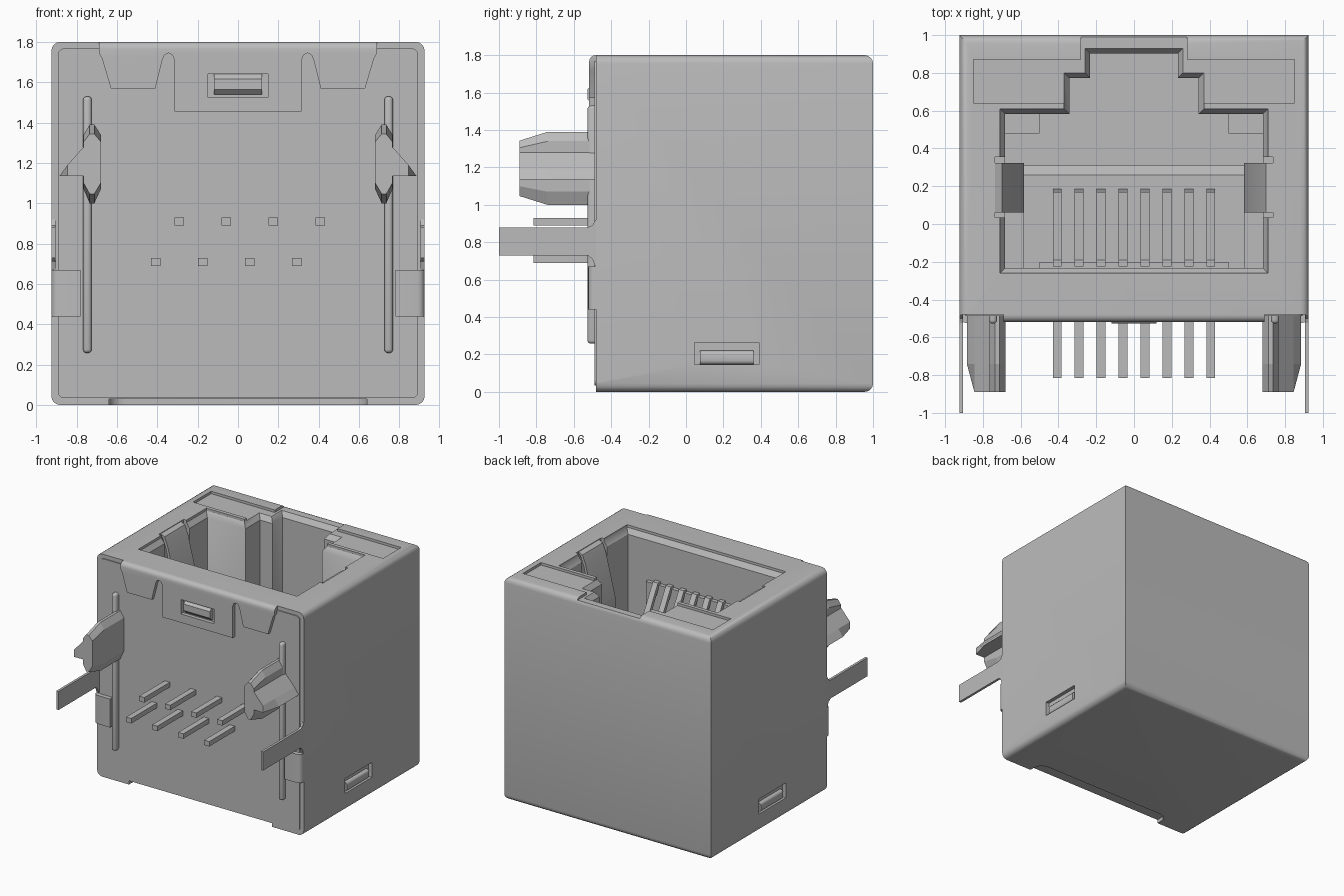
import bpy, bmesh, math
from mathutils import Vector

if "Cube" in bpy.data.objects:
    bpy.data.objects.remove(bpy.data.objects["Cube"])

grey = bpy.data.materials.new("light grey")
GREY = (0.5, 0.5, 0.5, 1)
grey.diffuse_color = GREY
grey.use_nodes = True
grey.node_tree.nodes["Principled BSDF"].inputs["Base Color"].default_value = GREY


def finish(name, bm, smooth=False):
    """Turn a bmesh into a named, coloured object."""
    bmesh.ops.recalc_face_normals(bm, faces=bm.faces)
    mesh = bpy.data.meshes.new(name)
    bm.to_mesh(mesh)
    bm.free()
    mesh.materials.append(grey)
    ob = bpy.data.objects.new(name, mesh)
    bpy.context.collection.objects.link(ob)
    if smooth:
        shade(ob)
    return ob


def shade(ob):
    bpy.ops.object.select_all(action='DESELECT')
    bpy.context.view_layer.objects.active = ob
    ob.select_set(True)
    bpy.ops.object.shade_smooth_by_angle(angle=math.radians(35))


def loft_bm(rings):
    """Skin closed rings of equal length and cap both ends."""
    bm = bmesh.new()
    vs = [[bm.verts.new(p) for p in r] for r in rings]
    n = len(rings[0])
    for a, b in zip(vs, vs[1:]):
        for i in range(n):
            bm.faces.new((a[i], a[(i + 1) % n], b[(i + 1) % n], b[i]))
    bm.faces.new(vs[0])
    bm.faces.new(vs[-1])
    bmesh.ops.recalc_face_normals(bm, faces=bm.faces)
    return bm


def box(name, x, y, z, bevel=0, rule=None, seg=3):
    """Box from (min, max) pairs; the rule picks which edges are rounded."""
    x, y, z = sorted(x), sorted(y), sorted(z)
    quad = [(x[0], y[0]), (x[1], y[0]), (x[1], y[1]), (x[0], y[1])]
    bm = loft_bm([[(a, b, h) for a, b in quad] for h in z])
    if bevel:
        edges = [e for e in bm.edges if rule is None or rule(*[v.co for v in e.verts])]
        bmesh.ops.bevel(bm, geom=edges, offset=bevel, segments=seg,
                        profile=0.5, affect='EDGES')
    return finish(name, bm, bevel > 0)


def cut(ob, *cutters):
    """Subtract cutters and remove them."""
    for c in cutters:
        mod = ob.modifiers.new("cut", 'BOOLEAN')
        mod.operation, mod.solver, mod.object = 'DIFFERENCE', 'EXACT', c
        bpy.context.view_layer.objects.active = ob
        bpy.ops.object.modifier_apply(modifier=mod.name)
        bpy.data.objects.remove(c)
    shade(ob)


def inset(poly, d):
    """Offset an anticlockwise right-angled outline inwards."""
    out = []
    for i, p in enumerate(poly):
        p, a, b = Vector(p), Vector(poly[i - 1]), Vector(poly[(i + 1) % len(poly)])
        d1, d2 = (p - a).normalized(), (b - p).normalized()
        out.append(p + d * Vector((-d1.y - d2.y, d1.x + d2.x)))
    return out


# Shield: rounded along y and on the back top and bottom edges
def shield_edge(a, b):
    return abs(a.y - b.y) > 0.1 or (abs(a.x - b.x) > 0.1 and a.y > 0.9)


body = box("shield_body", (-0.925, 0.925), (-0.48, 1.0), (0, 1.8), 0.045, shield_edge, 4)

# Stepped plug opening with a chamfered mouth
half = [(0.71, -0.26), (0.71, 0.61), (0.37, 0.61), (0.37, 0.80), (0.26, 0.80), (0.26, 0.93)]
outline = half + [(-x, y) for x, y in reversed(half)]
FLOOR = 0.28
small = inset(outline, 0.028)
cavity = finish("cavity_cutter", loft_bm(
    [[(p[0], p[1], z) for p in ring] for ring, z in
     ((small, FLOOR), (small, 1.74), (outline, 1.78), (outline, 1.9))]))

# Shallow recess in the top, finger pockets, latch slots and bottom relief
cutters = [cavity,
           box("recess_cutter", (-0.85, 0.85), (0.64, 0.87), (1.78, 1.9)),
           box("recess_step_cutter", (-0.28, 0.28), (0.8, 0.99), (1.78, 1.9)),
           box("relief_cutter", (-0.64, 0.64), (-0.7, -0.36), (-0.1, 0.03), 0.08,
               lambda a, b: abs(a.z - b.z) > 0.05 and a.y > -0.5, 5)]
for s in (-1, 1):
    cutters.append(box("pocket_cutter", (s * 0.6, s * 0.735), (0.035, 0.355), (0.9, 1.9)))
    cutters.append(box("slot_cutter", (s * 0.895, s * 1.0), (0.045, 0.39), (0.145, 0.265)))
cut(body, *cutters)

# Plastic front panel
box("front_panel", (-0.893, 0.893), (-0.488, -0.45), (0.035, 1.768), 0.03,
    lambda a, b: abs(a.y - b.y) > 0.01)

# Folded front flap with a wide centre tongue and two side tabs
right = [(0.315, 1.455), (0.315, 1.71), (0.325, 1.735), (0.345, 1.745), (0.365, 1.735),
         (0.375, 1.71), (0.41, 1.57), (0.63, 1.57), (0.675, 1.72), (0.69, 1.745), (0.69, 1.8)]
flap_shape = right + [(-x, z) for x, z in reversed(right)]
bm = loft_bm([[(x, y, z) for x, z in flap_shape] for y in (-0.518, -0.47)])
bmesh.ops.bevel(bm, geom=[e for e in bm.edges if all(v.co.z > 1.79 and v.co.y < -0.5
                                                     for v in e.verts)],
                offset=0.035, segments=4, profile=0.5, affect='EDGES')
flap = finish("front_flap", bm)
cut(flap, box("flap_slot_cutter", (-0.148, 0.148), (-0.6, -0.4), (1.525, 1.642)))
box("front_latch", (-0.118, 0.118), (-0.527, -0.45), (1.54, 1.642), 0.025,
    lambda a, b: a.y < -0.5 and b.y < -0.5 and abs(a.x - b.x) > 0.1, 1)

# Locking post section, with a barb on the outer side
post = [(0.68, 1.07), (0.712, 1.0), (0.735, 1.0), (0.765, 1.07), (0.765, 1.135),
        (0.885, 1.135), (0.845, 1.19), (0.765, 1.28), (0.765, 1.34), (0.735, 1.39),
        (0.712, 1.39), (0.68, 1.34)]
tip = [(min(x, 0.845), 1.195 + (z - 1.195) * 0.76 if z < 1.1 or z > 1.3 else z)
       for x, z in post]

for s, side in ((1, "left"), (-1, "right")):
    # Latch in the side slot
    box(side + "_side_latch", (s * 0.88, s * 0.922), (0.075, 0.36), (0.147, 0.22), 0.02,
        lambda a, b: abs(a.x) > 0.9 and abs(b.x) > 0.9 and abs(a.y - b.y) > 0.1, 3)
    # Front rib
    box(side + "_rib", (s * 0.725, s * 0.768), (-0.527, -0.46), (0.258, 1.53), 0.018,
        lambda a, b: a.y < -0.5 or b.y < -0.5)
    # Locking post
    finish(side + "_locking_post", loft_bm(
        [[(s * x, y, z) for x, z in ring]
         for ring, y in ((post, -0.47), (post, -0.74), (tip, -0.89))]))
    # Grounding pin with a widened root
    pin = [(-0.46, 0.67), (-0.485, 0.67), (-0.5, 0.71), (-0.525, 0.73), (-1, 0.73),
           (-1, 0.88), (-0.525, 0.88), (-0.5, 0.89), (-0.485, 0.92), (-0.46, 0.92)]
    finish(side + "_ground_pin", loft_bm(
        [[(s * x, y, z) for y, z in pin] for x in (0.905, 0.925)]))
    # Tab wrapped around the front corner
    box(side + "_corner_tab", (s * 0.78, s * 0.925), (-0.523, -0.45), (0.44, 0.67), 0.035,
        lambda a, b: abs(a.x) > 0.9 and abs(b.x) > 0.9 and a.y < -0.5 and b.y < -0.5, 4)
    # Spring finger bent into the opening
    bend = [(0.735, 1.795), (0.70, 1.78), (0.67, 1.70), (0.59, 1.38), (0.582, 1.32),
            (0.595, 1.26), (0.69, 1.0)]
    ring = bend + [(x + 0.02, z - 0.01) for x, z in reversed(bend)]
    finish(side + "_spring_finger", loft_bm(
        [[(s * x, y, z) for x, z in ring] for y in (0.062, 0.322)]), True)
    # Ledge in the cavity corner
    box(side + "_cavity_ledge", (s * 0.5, s * 0.70), (0.48, 0.60), (FLOOR - 0.02, 0.5))

# Contact carrier at the cavity floor and contact ledge on the front wall
comb = [(-0.25, FLOOR - 0.02), (0.31, FLOOR - 0.02), (0.31, 0.5), (0.26, 0.55), (-0.25, 0.55)]
finish("contact_carrier", loft_bm([[(x, y, z) for y, z in comb] for x in (-0.588, 0.588)]))
box("contact_ledge", (-0.5, 0.5), (-0.25, -0.2), (0.5, 1.42))

# Eight spring contacts and two staggered rows of solder pins
wire = [(-0.225, 1.40), (-0.225, 1.44), (-0.19, 1.44), (0.17, 0.80), (0.185, 0.55),
        (0.15, 0.55), (0.14, 0.79), (-0.2, 1.40)]
for i in range(8):
    x = -0.407 + i * 0.1163
    finish(f"spring_contact_{i + 1}", loft_bm(
        [[(x + d, y, z) for y, z in wire] for d in (-0.023, 0.023)]))
    z = 0.71 if i % 2 == 0 else 0.91
    box(f"solder_pin_{i + 1}", (x - 0.023, x + 0.023), (-0.815, -0.46), (z - 0.02, z + 0.02))
